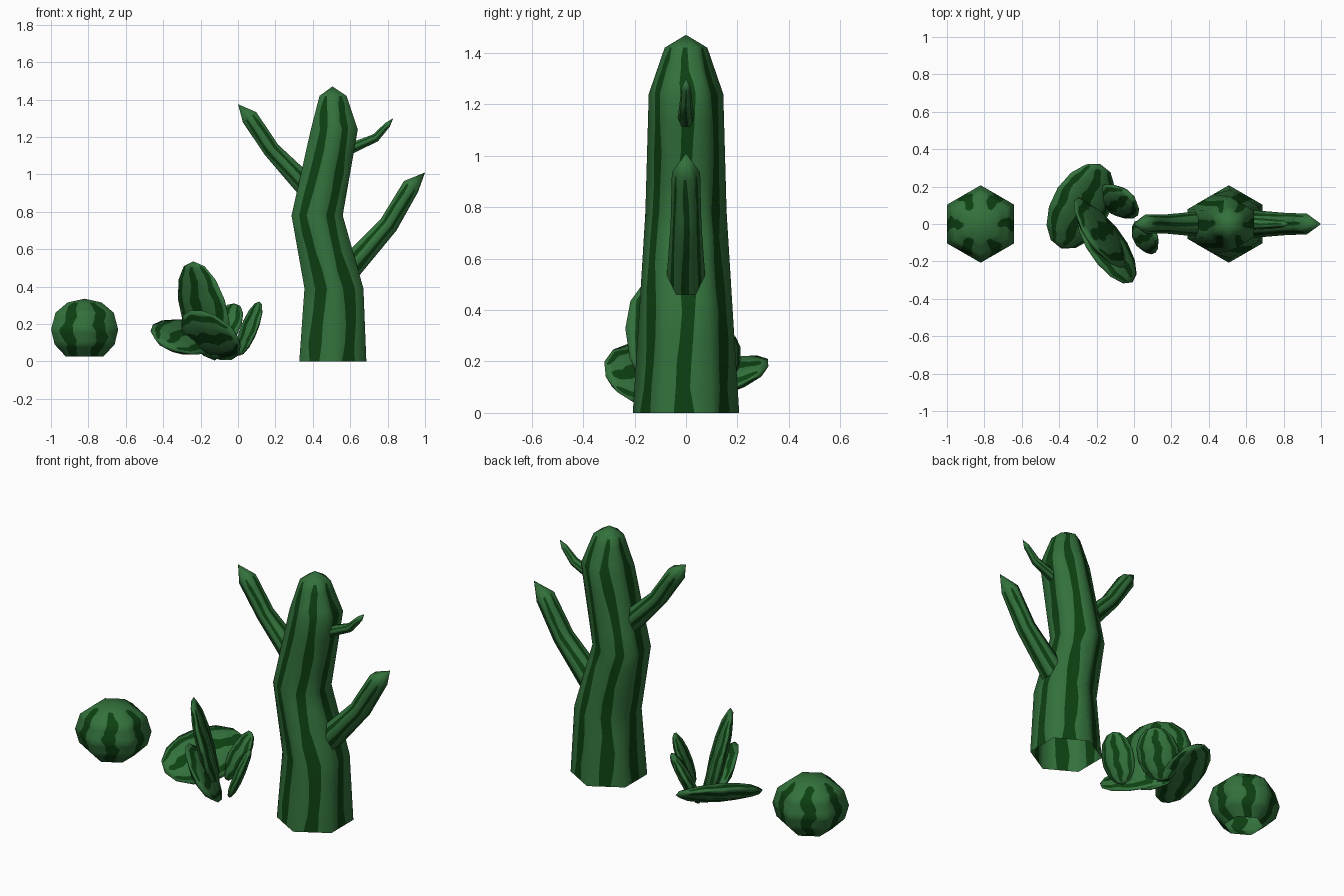
import bpy, bmesh, math, random
from mathutils import Vector

random.seed(4)
if "Cube" in bpy.data.objects:
    bpy.data.objects.remove(bpy.data.objects["Cube"])


def material(name, rgb):
    m = bpy.data.materials.new(name)
    m.use_nodes = True
    m.diffuse_color = (*rgb, 1)
    m.node_tree.nodes["Principled BSDF"].inputs["Base Color"].default_value = (*rgb, 1)
    return m


SKIN = material("cactus green", (0.033, 0.165, 0.045))
STRIPE = material("dark stripe green", (0.004, 0.052, 0.006))
SIDES = 6
SUB = 4


def loft(name, rings, top, bottom=None, width=0.17):
    """Six-sided skin through rings (centre, u, v) with a wavy stripe down each side."""
    rows = []
    for i, (a, b) in enumerate(zip(rings, rings[1:])):
        rows += [[p.lerp(q, s / SUB) for p, q in zip(a, b)] for s in range(SUB)]
    rows.append(rings[-1])

    # Wandering stripe edges for every side
    phases = [random.uniform(0, math.tau) for _ in range(SIDES)]
    bm = bmesh.new()
    grid = []
    for r, (c, u, v) in enumerate(rows):
        corners = [c + u * math.cos(math.tau * k / SIDES) + v * math.sin(math.tau * k / SIDES)
                   for k in range(SIDES)]
        line = []
        for k in range(SIDES):
            p, q = corners[k], corners[(k + 1) % SIDES]
            mid = 0.5 + 0.06 * math.sin(r * 0.9 + phases[k])
            half = width + random.uniform(-0.04, 0.04)
            if r == len(rows) - 1 or (r == 0 and bottom):
                half *= 0.6
            for t in (0, mid - half, mid + half):
                line.append(bm.verts.new(p.lerp(q, t)))
        grid.append(line)

    n = SIDES * 3
    for lo, hi in zip(grid, grid[1:]):
        for j in range(n):
            f = bm.faces.new((lo[j], lo[(j + 1) % n], hi[(j + 1) % n], hi[j]))
            f.material_index = 1 if j % 3 == 1 else 0
    # Plain pointed ends
    for tip, line in ((top, grid[-1]), (bottom, grid[0])):
        if tip:
            apex = bm.verts.new(tip)
            for j in range(n):
                bm.faces.new((line[j], line[(j + 1) % n], apex))
    bmesh.ops.recalc_face_normals(bm, faces=bm.faces)
    for f in bm.faces:
        f.smooth = True

    mesh = bpy.data.meshes.new(name)
    bm.to_mesh(mesh)
    bm.free()
    mesh.materials.append(SKIN)
    mesh.materials.append(STRIPE)
    ob = bpy.data.objects.new(name, mesh)
    bpy.context.collection.objects.link(ob)
    return ob


def upright(name, x_z_r, tip):
    """Level rings stacked along z."""
    rings = [(Vector((x, 0, z)), Vector((0, r, 0)), Vector((r, 0, 0))) for x, z, r in x_z_r]
    return loft(name, rings, Vector((tip[0], 0, tip[1])))


def arm(name, x_z_r, tip):
    """Rings square to a bent path in the xz plane."""
    pts = [Vector((x, 0, z)) for x, z, r in x_z_r] + [Vector((tip[0], 0, tip[1]))]
    rings = []
    for i, (x, z, r) in enumerate(x_z_r):
        ahead = (pts[i + 1] - pts[i]).normalized()
        back = (pts[i] - pts[i - 1]).normalized() if i else ahead
        side = Vector((0, 1, 0))
        rings.append((pts[i], side * r, (ahead + back).normalized().cross(side) * r))
    return loft(name, rings, pts[-1])


def pad(name, centre, long_axis, cross_axis, thick):
    """Flattened ellipsoid with its poles on the long axis."""
    c, a, b = Vector(centre), Vector(long_axis), Vector(cross_axis)
    n = a.cross(b).normalized() * thick
    rings = []
    for i in range(1, 7):
        t = math.pi * i / 7
        rings.append((c - a * math.cos(t), b * math.sin(t), n * math.sin(t)))
    return loft(name, rings, c + a, c - a, 0.2)


# Tall cactus
upright("tall_cactus_trunk",
        [(0.507, 0, 0.207), (0.513, 0.39, 0.182), (0.423, 0.78, 0.158),
         (0.515, 1.24, 0.145), (0.508, 1.42, 0.083)], (0.505, 1.47))
arm("tall_cactus_right_arm",
    [(0.42, 0.88, 0.075), (0.18, 1.13, 0.052), (0.062, 1.305, 0.052)], (0, 1.375))
arm("tall_cactus_left_arm",
    [(0.56, 0.46, 0.08), (0.805, 0.73, 0.06), (0.925, 0.935, 0.055)], (1, 1.01))
arm("tall_cactus_twig",
    [(0.56, 1.12, 0.036), (0.735, 1.195, 0.026), (0.80, 1.265, 0.018)], (0.83, 1.30))

# Round cactus
upright("round_cactus",
        [(-0.82, 0.025, 0.115), (-0.82, 0.09, 0.185), (-0.82, 0.17, 0.207),
         (-0.82, 0.26, 0.18), (-0.82, 0.315, 0.105)], (-0.82, 0.335))

# Cluster of flat pads
pad("tall_pad", (-0.183, -0.047, 0.27), (-0.057, -0.039, 0.265), (0.128, -0.185, 0), 0.042)
pad("front_pad", (-0.145, -0.115, 0.14), (0.137, -0.197, 0), (-0.082, -0.058, 0.136), 0.042)
pad("low_pad", (-0.285, 0.095, 0.13), (0.105, 0.225, 0.05), (-0.15, 0.05, 0.08), 0.05)
pad("back_pad", (-0.08, 0.12, 0.17), (0.06, 0.04, 0.14), (0.09, -0.085, 0), 0.04)
pad("small_pad", (0.06, -0.07, 0.175), (0.055, 0.02, 0.145), (0.045, -0.09, 0), 0.032)
